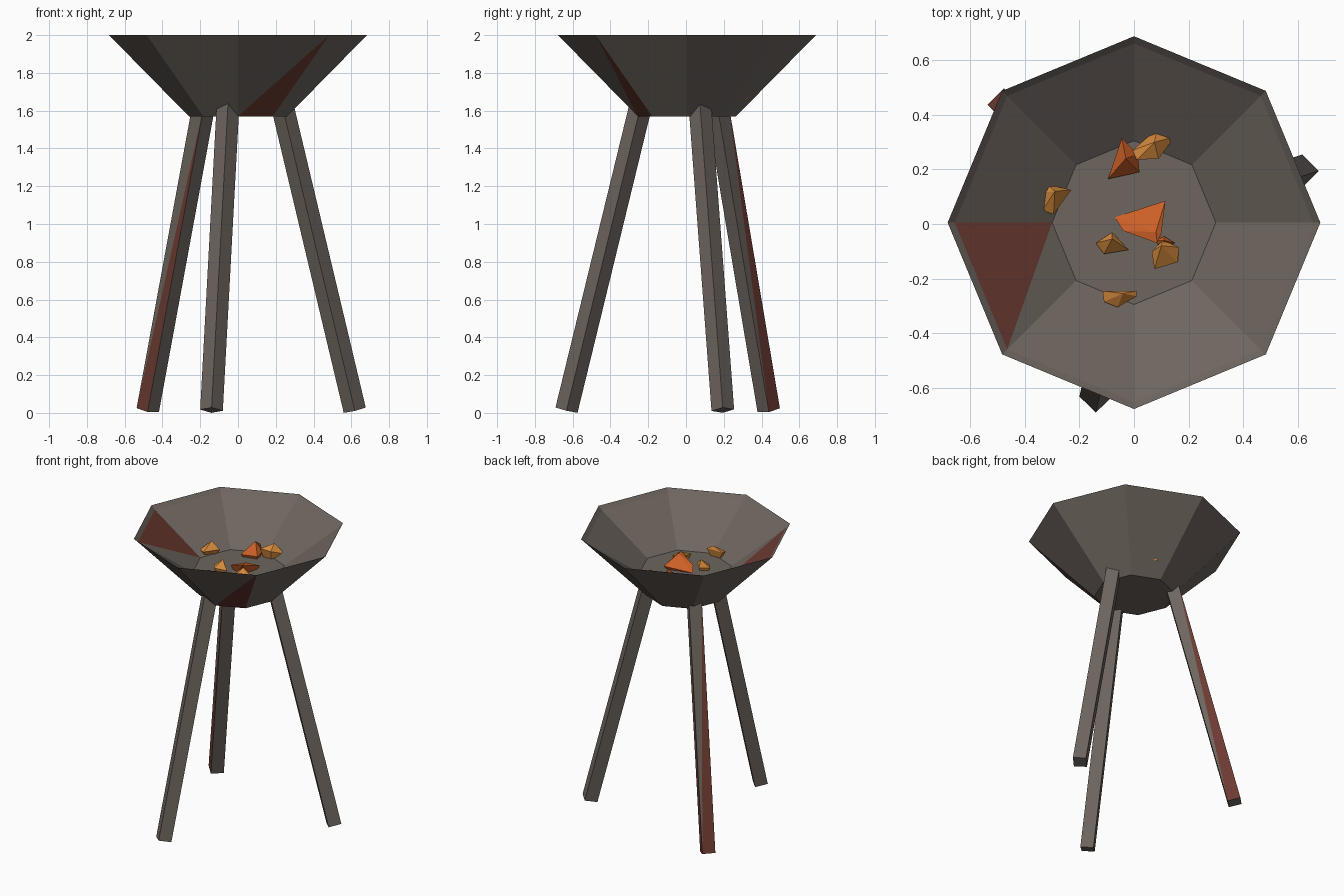
import bpy, bmesh
from math import sin, cos, radians
from mathutils import Vector

cube = bpy.data.objects.get("Cube")
if cube:
    bpy.data.objects.remove(cube, do_unlink=True)


def material(name, rgb):
    mat = bpy.data.materials.new(name)
    mat.use_nodes = True
    mat.diffuse_color = (*rgb, 1)
    bsdf = next(n for n in mat.node_tree.nodes if n.type == "BSDF_PRINCIPLED")
    bsdf.inputs["Base Color"].default_value = (*rgb, 1)
    bsdf.inputs["Roughness"].default_value = 0.9
    return mat


brown = material("weathered_brown", (0.155, 0.13, 0.112))
rust = material("rust_red", (0.15, 0.043, 0.031))
orange = material("glowing_orange", (0.65, 0.25, 0.045))
ember = material("ember_red_orange", (0.60, 0.115, 0.02))


def finish(name, bm, mats):
    bmesh.ops.recalc_face_normals(bm, faces=bm.faces)
    mesh = bpy.data.meshes.new(name)
    bm.to_mesh(mesh)
    bm.free()
    for mat in mats:
        mesh.materials.append(mat)
    obj = bpy.data.objects.new(name, mesh)
    bpy.context.collection.objects.link(obj)
    return obj


def bridge(bm, low, high, rust_sides=(), rust_diagonal=True):
    """Join two rings of vertices; listed sides are split into rust and brown triangles."""
    n = len(low)
    for i in range(n):
        j = (i + 1) % n
        if i in rust_sides:
            bm.faces.new((low[i], low[j], high[j])).material_index = 1
            bm.faces.new((low[i], high[j], high[i]))
        else:
            bm.faces.new((low[i], low[j], high[j], high[i]))


# Octagonal bowl: outer base, rim, inner lip, thick inner floor
bm = bmesh.new()
rings = []
for r, z in ((0.26, 1.57), (0.683, 2.0), (0.657, 1.975), (0.30, 1.73)):
    rings.append([bm.verts.new((r * cos(radians(45 * i)), 0.005 + r * sin(radians(45 * i)), z))
                  for i in range(8)])
base, rim, lip, floor = rings
bm.faces.new(base)
bm.faces.new(floor)
bridge(bm, base, rim, rust_sides=(6,))
bridge(bm, rim, lip)
# inner wall: one half side is rust, with its wide edge on the rim
for i in range(8):
    j = (i + 1) % 8
    if i == 4:
        bm.faces.new((floor[i], lip[i], lip[j])).material_index = 1
        bm.faces.new((floor[i], lip[j], floor[j]))
    else:
        bm.faces.new((lip[i], lip[j], floor[j], floor[i]))
finish("bowl", bm, (brown, rust))


# Three splayed square legs, all with corners towards the axes
def leg(name, angle, rust_sides=()):
    out = Vector((cos(radians(angle)), sin(radians(angle)), 0))
    foot = out * 0.648 + Vector((0, 0, 0.0145))
    top = out * 0.24 + Vector((0, 0, 1.65))
    turn = Vector((0, 0, 1)).rotation_difference(top - foot)
    bm = bmesh.new()
    ends = []
    for centre in (foot, top):
        ends.append([bm.verts.new(centre + turn @ Vector((0.06 * cos(radians(a)), 0.06 * sin(radians(a)), 0)))
                     for a in (0, 90, 180, 270)])
    for end in ends:
        bm.faces.new(end)
    bridge(bm, ends[0], ends[1], rust_sides)
    finish(name, bm, (brown, rust))


leg("left_leg", 17.5)
leg("right_leg", 137.5, rust_sides=(0, 1, 2))
leg("front_leg", 257.5)


# Faceted coals: a tilted outline, a peak and a smaller underside
def coal(name, mat, z, tilt, peak, outline, depth=0.05):
    n = len(outline)
    cx = sum(p[0] for p in outline) / n
    cy = sum(p[1] for p in outline) / n
    bm = bmesh.new()
    for x, y in outline:
        h = z + tilt[0] * (x - cx) + tilt[1] * (y - cy)
        bm.verts.new((x, y, h))
        bm.verts.new((cx + 0.6 * (x - cx), cy + 0.6 * (y - cy), h - depth))
    bm.verts.new(peak)
    hull = bmesh.ops.convex_hull(bm, input=bm.verts[:])
    loose = [g for g in hull["geom_interior"] if isinstance(g, bmesh.types.BMVert)]
    bmesh.ops.delete(bm, geom=loose, context="VERTS")
    finish(name, bm, (mat,))


coal("middle_coal", ember, 1.77, (0.25, -0.4), (0.08, -0.03, 1.81),
     ((-0.07, 0.025), (0.115, 0.085), (0.10, -0.035), (-0.04, -0.025), (0.085, -0.07)))
coal("left_front_coal", orange, 1.76, (-0.2, 0.2), (0.10, -0.08, 1.80),
     ((0.065, -0.10), (0.105, -0.06), (0.165, -0.085), (0.16, -0.14), (0.075, -0.165)))
coal("left_front_ember", ember, 1.75, (0, 0), (0.11, -0.06, 1.78),
     ((0.08, -0.06), (0.11, -0.045), (0.15, -0.07), (0.10, -0.10)))
coal("right_front_coal", orange, 1.75, (0, 0), (-0.08, -0.055, 1.80),
     ((-0.14, -0.07), (-0.08, -0.03), (-0.02, -0.095), (-0.11, -0.11)))
coal("front_coal", orange, 1.78, (0, 0.2), (-0.04, -0.255, 1.81),
     ((-0.115, -0.245), (0.01, -0.245), (0.01, -0.265), (-0.06, -0.305), (-0.11, -0.285)))
coal("right_coal", orange, 1.76, (0, 0), (-0.29, 0.12, 1.81),
     ((-0.34, 0.115), (-0.32, 0.145), (-0.23, 0.125), (-0.295, 0.035), (-0.335, 0.05)))
coal("back_ember", ember, 1.76, (0, 0.2), (-0.03, 0.24, 1.83),
     ((-0.045, 0.315), (0.015, 0.255), (0.02, 0.19), (-0.095, 0.165)))
coal("back_coal", orange, 1.77, (0, -0.4), (0.075, 0.30, 1.82),
     ((0.085, 0.35), (0.15, 0.32), (0.09, 0.24), (0.01, 0.235), (-0.005, 0.27)), depth=0.09)
